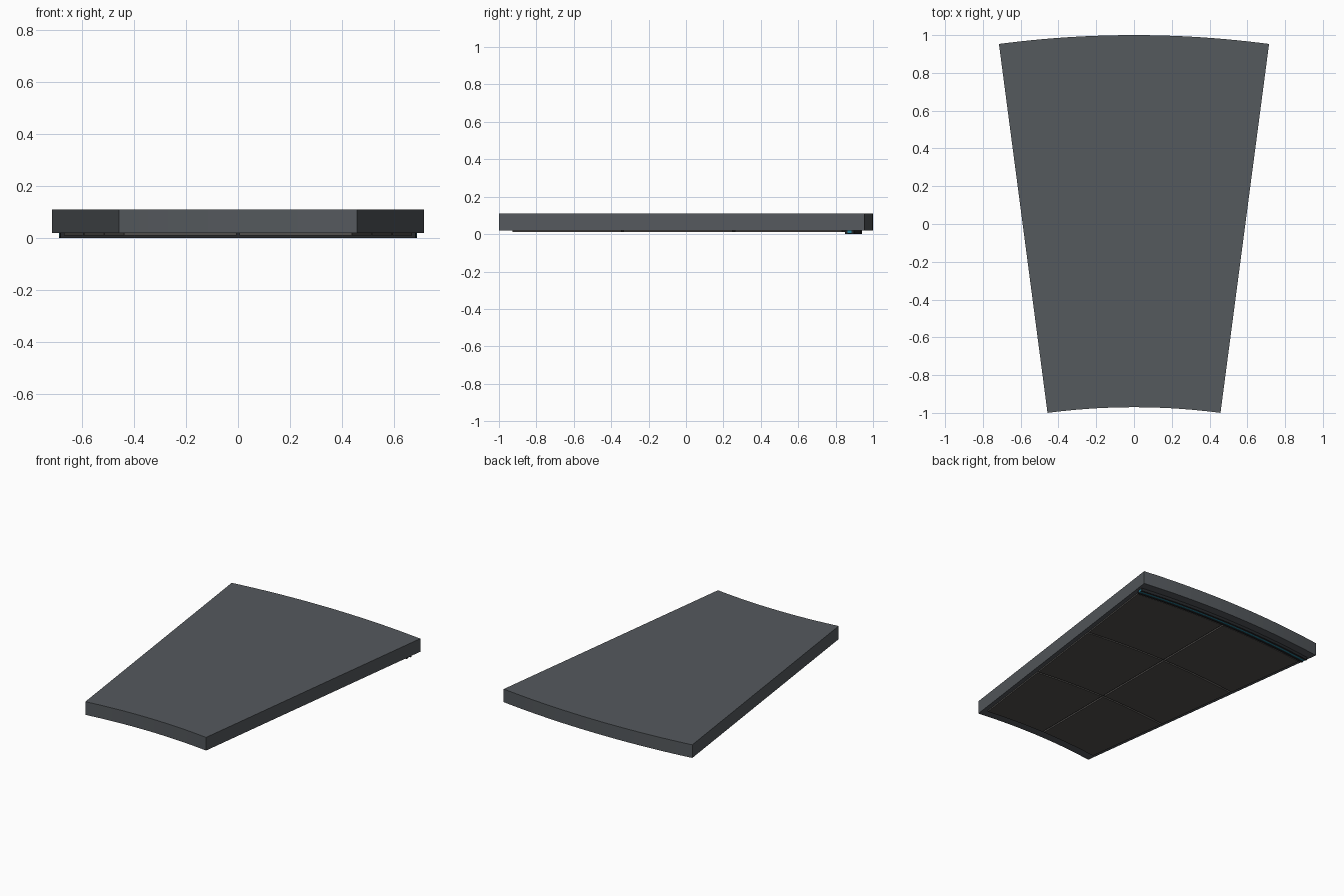
import bpy, bmesh, math

if "Cube" in bpy.data.objects:
    bpy.data.objects.remove(bpy.data.objects["Cube"])

HALF = math.radians(7.5)
R_OUT, R_IN = 5.478, 3.508
CY = 1.0 - R_OUT          # centre of the arcs


def material(name, rgb):
    m = bpy.data.materials.new(name)
    m.diffuse_color = (*rgb, 1)
    m.use_nodes = True
    m.node_tree.nodes["Principled BSDF"].inputs["Base Color"].default_value = m.diffuse_color
    return m


def sector(name, r0, r1, z0, z1, mat, m0=0.0, m1=0.0, side0=-1, side1=1, n=16):
    """Ring sector; m0/m1 pull the left/right edges inward by a constant width."""
    bm = bmesh.new()
    pts = []
    for r, rev in ((r0, False), (r1, True)):
        a0 = side0 * HALF + math.asin(m0 / r)
        a1 = side1 * HALF - math.asin(m1 / r)
        row = [(r * math.sin(a0 + (a1 - a0) * i / n),
                CY + r * math.cos(a0 + (a1 - a0) * i / n)) for i in range(n + 1)]
        pts += row[::-1] if rev else row
    face = bm.faces.new([bm.verts.new((x, y, z0)) for x, y in pts])
    ext = bmesh.ops.extrude_face_region(bm, geom=[face])
    for v in ext["geom"]:
        if isinstance(v, bmesh.types.BMVert):
            v.co.z = z1
    bmesh.ops.recalc_face_normals(bm, faces=bm.faces)
    me = bpy.data.meshes.new(name)
    bm.to_mesh(me)
    bm.free()
    me.materials.append(mat)
    ob = bpy.data.objects.new(name, me)
    bpy.context.collection.objects.link(ob)
    return ob


slab_mat = material("slab_grey", (0.09, 0.10, 0.11))
panel_mat = material("panel_warm_grey", (0.085, 0.08, 0.075))
trim_mat = material("trim_dark", (0.02, 0.022, 0.025))
glow_mat = material("strip_teal", (0.02, 0.22, 0.32))

# main roof slab
sector("roof_slab", R_IN, R_OUT, 0.02, 0.11, slab_mat, n=24)

# underside panels, two columns by three rows with narrow gaps
rows = [3.57, 4.17, 4.77, 5.36]
gap = 0.006
for i in range(3):
    for side, s0, s1, m0, m1 in (("left", -1, 0, 0.03, gap), ("right", 0, 1, gap, 0.03)):
        sector(f"ceiling_panel_{side}_{i + 1}", rows[i] + gap, rows[i + 1] - gap,
               0.010, 0.021, panel_mat, m0, m1, s0, s1, n=12)

# light strip along the outer edge: two dark rails with a teal lens between
sector("light_rail_inner", 5.372, 5.386, 0.0, 0.021, trim_mat, 0.02, 0.02)
sector("light_lens", 5.386, 5.406, 0.004, 0.021, glow_mat, 0.02, 0.02)
sector("light_rail_outer", 5.406, 5.42, 0.0, 0.021, trim_mat, 0.02, 0.02)
